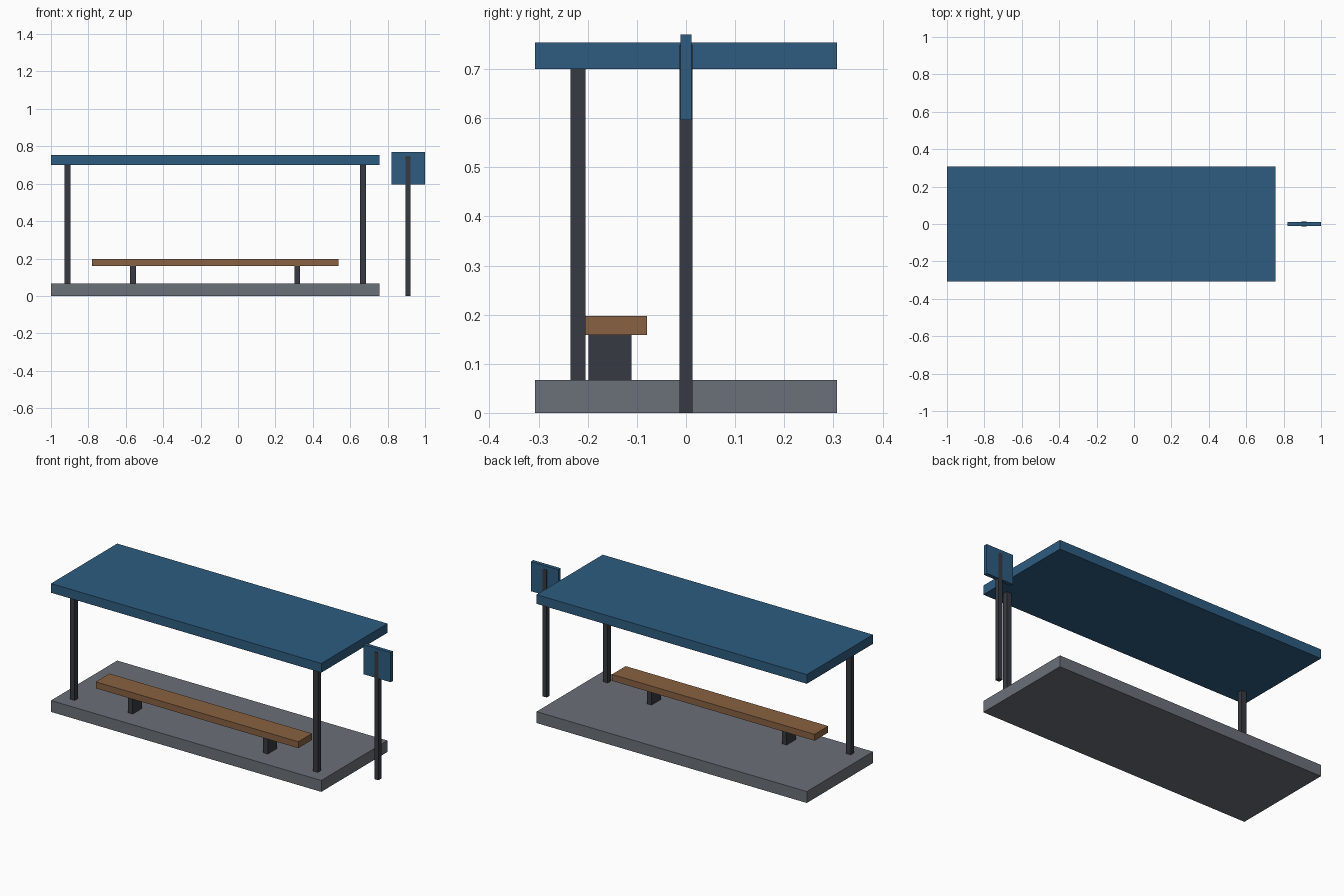
import bpy
import bmesh
from mathutils import Vector

if "Cube" in bpy.data.objects:
    bpy.data.objects.remove(bpy.data.objects["Cube"])


def material(name, rgb):
    m = bpy.data.materials.new(name)
    m.diffuse_color = (*rgb, 1.0)
    m.use_nodes = True
    m.node_tree.nodes["Principled BSDF"].inputs["Base Color"].default_value = m.diffuse_color
    return m


BLUE = material("blue_paint", (0.026, 0.107, 0.214))
STEEL = material("dark_steel", (0.037, 0.042, 0.052))
CONCRETE = material("grey_concrete", (0.147, 0.162, 0.188))
WOOD = material("brown_wood", (0.246, 0.120, 0.054))


def box(name, mat, x, y, z):
    """Box spanning the given (min, max) ranges."""
    lo, hi = Vector((x[0], y[0], z[0])), Vector((x[1], y[1], z[1]))
    mesh = bpy.data.meshes.new(name)
    bm = bmesh.new()
    bmesh.ops.create_cube(bm, size=1)
    bmesh.ops.scale(bm, vec=hi - lo, verts=bm.verts)
    bmesh.ops.translate(bm, vec=(lo + hi) / 2, verts=bm.verts)
    bm.to_mesh(mesh)
    bm.free()
    mesh.materials.append(mat)
    obj = bpy.data.objects.new(name, mesh)
    bpy.context.collection.objects.link(obj)
    return obj


def around(c, width):
    return (c - width / 2, c + width / 2)


# Platform and roof
LENGTH, DEPTH = (-1.0, 0.756), (-0.307, 0.307)
MID = sum(LENGTH) / 2
box("platform", CONCRETE, LENGTH, DEPTH, (0, 0.067))
box("roof", BLUE, LENGTH, DEPTH, (0.70, 0.754))

# Bench seat
box("bench_seat", WOOD, around(MID, 1.316), (-0.206, -0.079), (0.159, 0.197))

# Roof posts and bench legs, mirrored about the shelter's middle
for side, s in (("left", -1), ("right", 1)):
    box(f"roof_post_{side}", STEEL, around(MID + s * 0.79, 0.031),
        (-0.235, -0.205), (0.067, 0.70))
    box(f"bench_leg_{side}", STEEL, around(MID + s * 0.439, 0.031),
        (-0.198, -0.111), (0.067, 0.159))

# Free-standing stop sign beside the shelter
SIGN_X = 0.911
box("sign_pole", STEEL, around(SIGN_X - 0.002, 0.026), around(0, 0.026), (0, 0.749))
box("sign_panel", BLUE, around(SIGN_X, 0.178), around(0, 0.022), (0.596, 0.77))
